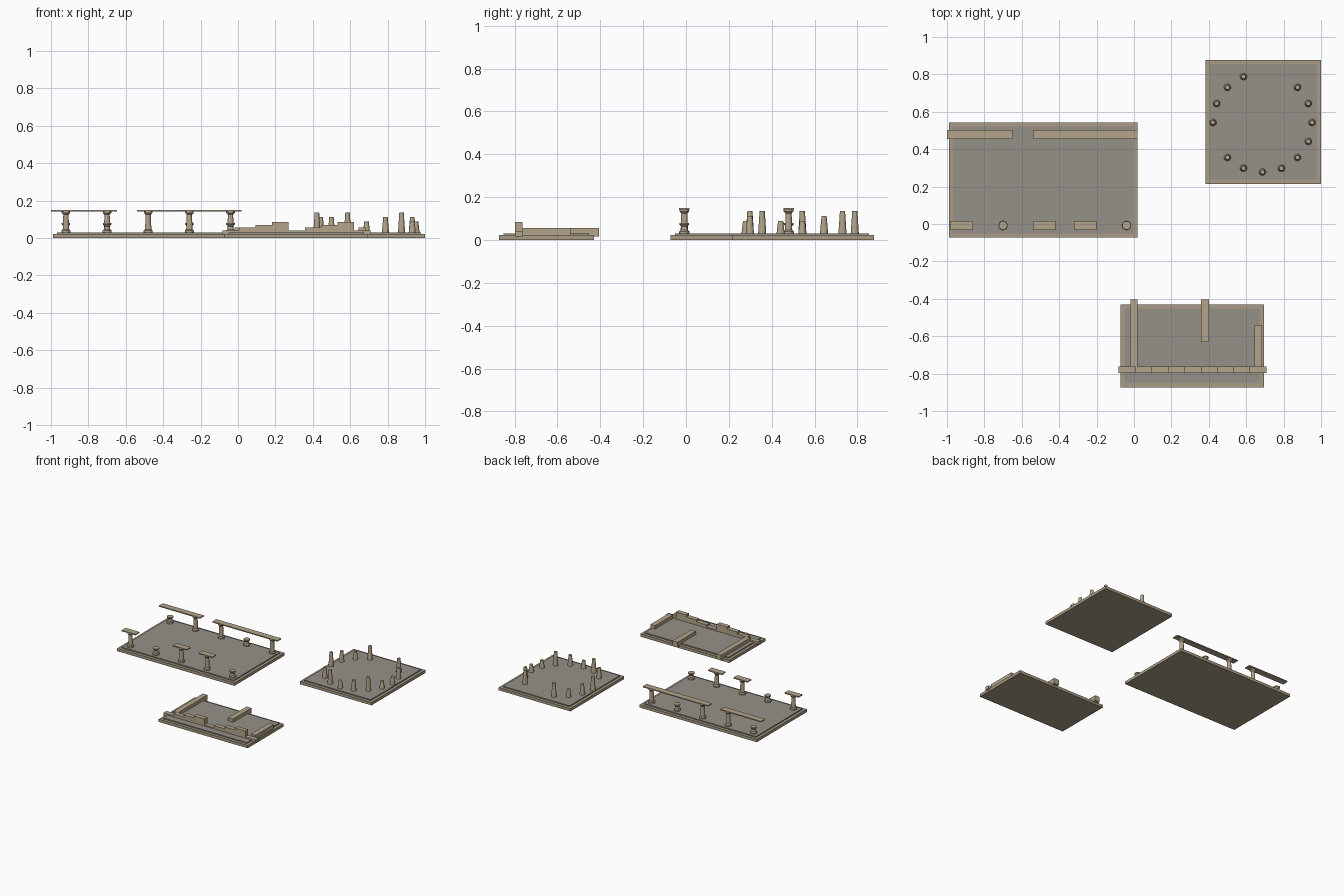
import bpy
import bmesh
import math

if "Cube" in bpy.data.objects:
    bpy.data.objects.remove(bpy.data.objects["Cube"])


def material(name, rgb):
    m = bpy.data.materials.new(name)
    m.use_nodes = True
    m.diffuse_color = (*rgb, 1)
    m.node_tree.nodes["Principled BSDF"].inputs["Base Color"].default_value = (*rgb, 1)
    return m


SAND = material("sandstone", (0.46, 0.375, 0.26))
RIM = material("weathered_sandstone", (0.40, 0.33, 0.235))
FLOOR = material("grey_paving", (0.30, 0.285, 0.25))


def finish(name, bm, mat):
    bmesh.ops.recalc_face_normals(bm, faces=bm.faces)
    mesh = bpy.data.meshes.new(name)
    bm.to_mesh(mesh)
    bm.free()
    mesh.materials.append(mat)
    obj = bpy.data.objects.new(name, mesh)
    bpy.context.collection.objects.link(obj)
    return obj


def box(name, x0, x1, y0, y1, z0, z1, mat=SAND):
    bm = bmesh.new()
    bmesh.ops.create_cube(bm, size=1)
    for v in bm.verts:
        v.co.x = x1 if v.co.x > 0 else x0
        v.co.y = y1 if v.co.y > 0 else y0
        v.co.z = z1 if v.co.z > 0 else z0
    return finish(name, bm, mat)


def lathe(name, x, y, profile, sides=12):
    """Turned solid from (radius, height) pairs."""
    bm = bmesh.new()
    rings = []
    for r, z in profile:
        rings.append([bm.verts.new((x + r * math.cos(math.tau * i / sides),
                                    y + r * math.sin(math.tau * i / sides), z))
                      for i in range(sides)])
    for low, high in zip(rings, rings[1:]):
        for i in range(sides):
            j = (i + 1) % sides
            bm.faces.new((low[i], low[j], high[j], high[i]))
    bm.faces.new(rings[0][::-1])
    bm.faces.new(rings[-1])
    return finish(name, bm, SAND)


BASE_TOP, FLOOR_TOP, INSET = 0.022, 0.03, 0.022


def platform(name, x0, x1, y0, y1):
    box(name + "_base", x0, x1, y0, y1, 0, BASE_TOP, RIM)
    box(name + "_floor", x0 + INSET, x1 - INSET, y0 + INSET, y1 - INSET,
        BASE_TOP, FLOOR_TOP, FLOOR)


def column(name, x, y, top):
    z = FLOOR_TOP
    lathe(name, x, y, [(0.024, z), (0.024, z + 0.01), (0.017, z + 0.016),
                       (0.014, top - 0.018), (0.023, top - 0.008), (0.023, top)])


# Colonnade platform with standing and broken columns
platform("colonnade", -0.99, 0.02, -0.073, 0.543)
COLUMN_TOP, STUMP_TOP, BEAM_TOP = 0.142, 0.08, 0.15
FRONT_Y, BACK_Y = -0.008, 0.479
for i in range(5):
    x = -0.92 + 0.22 * i
    column("front_column", x, FRONT_Y, COLUMN_TOP if i in (0, 2, 3) else STUMP_TOP)
    column("back_column", x, BACK_Y, COLUMN_TOP if i in (1, 2, 4) else STUMP_TOP)
    if i in (0, 2, 3):
        box("front_beam", x - 0.06, x + 0.06, FRONT_Y - 0.024, FRONT_Y + 0.024,
            COLUMN_TOP, BEAM_TOP)
for x0, x1 in ((-1.0, -0.647), (-0.54, 0.02)):
    box("back_beam", x0, x1, BACK_Y - 0.024, BACK_Y + 0.024, COLUMN_TOP, BEAM_TOP)

# Stone circle platform with tapered pillars at three heights
platform("circle", 0.382, 1.0, 0.215, 0.877)
for i in range(16):
    if i in (3, 4, 9):
        continue
    a = math.tau * i / 16
    top = (0.088, 0.112, 0.136)[i % 3]
    lathe("circle_pillar", 0.687 + 0.265 * math.cos(a), 0.543 + 0.265 * math.sin(a),
          [(0.019, FLOOR_TOP), (0.012, top)])

# Ruined house platform with stepped front wall and low inner walls
platform("house", -0.072, 0.695, -0.873, -0.43)
WALL_BOTTOM, WALL_TOP = 0.015, 0.056
box("left_wall", -0.02, 0.02, -0.762, -0.405, WALL_BOTTOM, WALL_TOP)
box("middle_wall", 0.357, 0.4, -0.63, -0.405, WALL_BOTTOM, WALL_TOP)
box("right_wall", 0.645, 0.685, -0.762, -0.54, WALL_BOTTOM, WALL_TOP)
for i in range(9):
    x = -0.083 + 0.088 * i
    box("front_wall_block", x, x + 0.088, -0.797, -0.762, WALL_BOTTOM,
        0.04 + 0.015 * (i % 4))
